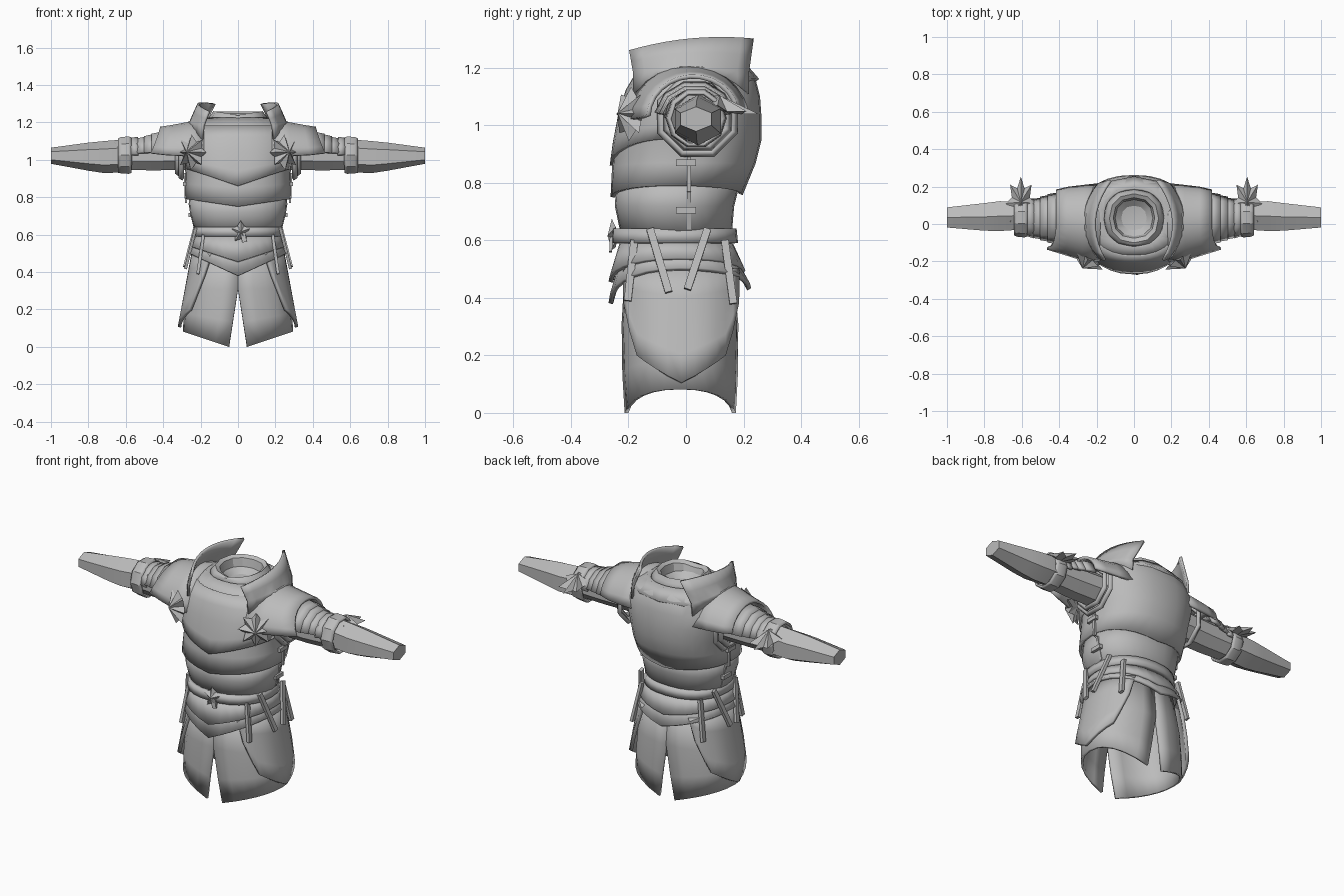
import bpy, bmesh
from math import sin, cos, pi, radians, copysign
from mathutils import Vector, Matrix

cube = bpy.data.objects.get("Cube")
if cube:
    bpy.data.objects.remove(cube)

steel = bpy.data.materials.new("grey_steel")
steel.use_nodes = True
steel.diffuse_color = (0.5, 0.5, 0.5, 1)
steel.node_tree.nodes["Principled BSDF"].inputs["Base Color"].default_value = (0.5, 0.5, 0.5, 1)
SIDES = (("left", 1), ("right", -1))


def finish(name, bm, thick=0, angle=30):
    bmesh.ops.remove_doubles(bm, verts=bm.verts, dist=0.0005)
    bmesh.ops.recalc_face_normals(bm, faces=bm.faces)
    mesh = bpy.data.meshes.new(name)
    bm.to_mesh(mesh)
    bm.free()
    mesh.materials.append(steel)
    obj = bpy.data.objects.new(name, mesh)
    bpy.context.collection.objects.link(obj)
    if thick:
        mod = obj.modifiers.new("thickness", 'SOLIDIFY')
        mod.thickness, mod.offset = thick, 0
    bpy.ops.object.select_all(action='DESELECT')
    obj.select_set(True)
    bpy.context.view_layer.objects.active = obj
    bpy.ops.object.shade_smooth_by_angle(angle=radians(angle))


def grid(name, f, nu, nv, thick=0.015, caps=False, angle=30):
    """Surface from f(u, v): u across in 0..1, v is a row number."""
    bm = bmesh.new()
    rows = [[bm.verts.new(f(i / nu, j)) for i in range(nu + 1)] for j in range(nv)]
    for a, b in zip(rows, rows[1:]):
        for i in range(nu):
            bm.faces.new((a[i], a[i + 1], b[i + 1], b[i]))
    if caps:
        bm.faces.new(rows[0][:-1])
        bm.faces.new(rows[-1][:-1])
    finish(name, bm, thick, angle)


def oval(a, rx, yf, yb):
    """Point on a squarish oval; angle 0 faces the front."""
    s, c = (copysign(abs(t) ** 0.88, t) for t in (sin(a), cos(a)))
    return rx * s, (yf + yb) / 2 - (yb - yf) / 2 * c


def shell(name, rings, a0=-pi, a1=pi, n=28, thick=0.015, side=1):
    """Rings: z, half width, front y, back y, front dip, back dip, slit."""
    def f(u, j):
        z, rx, yf, yb, df, db, slit = (tuple(rings[j]) + (0, 0, 0))[:7]
        a = a0 + slit + (a1 - a0 - 2 * slit) * u
        x, y = oval(a, rx, yf, yb)
        dip = df if cos(a) > 0 else db
        return side * x, y, z - dip * (1 - abs(x) / max(rx, 0.001))
    grid(name, f, n, len(rings), thick)


def tube(name, stations, n, side, thick=0, caps=True, turn=0.0, angle=30):
    """Stations along x: x, centre y, centre z, radius y, radius z."""
    def f(u, j):
        x, cy, cz, ry, rz = stations[j]
        a = 2 * pi * u + turn
        return side * x, cy + ry * cos(a), cz + rz * sin(a)
    grid(name, f, n, len(stations), thick, caps, angle)


def arch(name, stations, side, front=100, back=100, n=10, sweep=0.0):
    """Plate arched over the arm: x, centre y, centre z, radius y, radius z."""
    def f(u, j):
        x, cy, cz, ry, rz = stations[j]
        a = radians(-front + (front + back) * u)
        x += sweep * j / (len(stations) - 1) * max(0, 1 - 2 * u) ** 2
        return side * x, cy + ry * sin(a), cz + rz * cos(a)
    grid(name, f, n, len(stations))


def bar(name, p, q, normal, w, t):
    p, q = Vector(p), Vector(q)
    d = (q - p).normalized()
    y = d.cross(Vector(normal)).normalized()
    x = y.cross(d)
    m = Matrix((x, y, d)).transposed().to_4x4()
    m.translation = (p + q) / 2
    bm = bmesh.new()
    bmesh.ops.create_cube(bm, size=1)
    bm.transform(m @ Matrix.Diagonal((t, w, (q - p).length, 1)))
    finish(name, bm)


def star(name, centre, normal, r, squash=1.0, points=8, depth=0.04):
    """Pointed boss with ridged rays."""
    bm = bmesh.new()
    top, low = bm.verts.new((0, 0, depth)), bm.verts.new((0, 0, -0.02))
    rim = []
    for i in range(points * 2):
        k = r if i % 2 == 0 else r * 0.64
        a = pi * i / points
        rim.append(bm.verts.new((k * squash * sin(a), k * cos(a), 0 if i % 2 == 0 else -0.014)))
    for i, v in enumerate(rim):
        w = rim[(i + 1) % len(rim)]
        bm.faces.new((top, v, w))
        bm.faces.new((low, w, v))
    m = Vector(normal).to_track_quat('Z', 'Y').to_matrix().to_4x4()
    m.translation = centre
    bm.transform(m)
    finish(name, bm, angle=5)


# Torso plates
shell("belly_plate", [(0.80, 0.255, -0.235, 0.18), (0.72, 0.25, -0.24, 0.16), (0.60, 0.22, -0.215, 0.15)])
shell("breast_and_back_plate", [
    (0.79, 0.272, -0.255, 0.19, 0.04, 0.03), (0.87, 0.272, -0.25, 0.235, 0.02),
    (0.95, 0.275, -0.24, 0.255), (1.03, 0.295, -0.222, 0.255), (1.10, 0.295, -0.20, 0.25),
    (1.17, 0.25, -0.165, 0.232), (1.22, 0.16, -0.12, 0.185)])
shell("upper_breast_plate", [
    (0.955, 0.278, -0.258, 0.24, 0.095), (1.0, 0.287, -0.247, 0.245, 0.06),
    (1.06, 0.296, -0.228, 0.25, 0.02), (1.12, 0.285, -0.203, 0.245), (1.18, 0.23, -0.168, 0.23)],
    -1.35, 1.35, 18)

# Neck
shell("gorget", [(1.155, 0.255, -0.188, 0.247, 0.03), (1.215, 0.17, -0.13, 0.195, 0.01)], n=12, thick=0.02)
shell("neck_collar", [
    (1.20, 0.165, -0.125, 0.19), (1.235, 0.145, -0.11, 0.17), (1.255, 0.13, -0.10, 0.16, 0.02),
    (1.245, 0.115, -0.08, 0.145, 0.02), (1.20, 0.105, -0.07, 0.135), (1.17, 0.07, -0.035, 0.10),
    (1.16, 0, 0.03, 0.03)], n=12, thick=0.01)

# Belt with buckle
shell("belt", [(0.64, 0.225, -0.245, 0.165), (0.59, 0.228, -0.248, 0.17)], thick=0.022)
star("belt_buckle", (0.015, -0.258, 0.615), (0, -1, 0), 0.06, 0.85, 5, 0.015)
bar("belt_end", (0.025, -0.26, 0.61), (0.035, -0.262, 0.56), (0, -1, 0), 0.025, 0.01)

# Hip lames
shell("upper_hip_lame", [(0.60, 0.215, -0.22, 0.15), (0.535, 0.25, -0.262, 0.2, 0.08, 0.045)], thick=0.016)
shell("lower_hip_lame", [(0.555, 0.22, -0.215, 0.155), (0.50, 0.262, -0.262, 0.22, 0.12, 0.07)], thick=0.016)


def guard_edge(u):
    """Lower edge of the thigh guard, pointed in the middle."""
    k = abs(2 * u - 1)
    return 0.105 + 0.14 * k + max(0, k - 0.7) * 0.45


for label, s in SIDES:
    # Skirt half, split at front and back
    shell(label + "_skirt", [
        (0.52, 0.225, -0.205, 0.155), (0.31, 0.268, -0.217, 0.175),
        (0.18, 0.282, -0.215, 0.174, 0.05, 0.05, 0.07), (0.082, 0.288, -0.208, 0.168, 0.098, 0.098, 0.13)],
        0, pi, 12, 0.014, s)

    # Thigh guard
    def guard(u, j, s=s):
        t = j / 4
        x, y = oval(pi / 2 + 1.0 * (2 * u - 1), 0.24 + 0.073 * t, -0.245, 0.212)
        return s * x, y, 0.50 + (guard_edge(u) - 0.50) * t
    grid(label + "_thigh_guard", guard, 12, 5, 0.018)

    # Hanging straps
    for i, (x0, y0, z0, x1, y1, z1) in enumerate((
            (0.225, -0.125, 0.64, 0.28, -0.06, 0.42), (0.23, 0.075, 0.64, 0.285, 0.005, 0.43),
            (0.185, -0.18, 0.60, 0.215, -0.203, 0.39), (0.185, 0.135, 0.60, 0.225, 0.165, 0.38))):
        bar(f"{label}_strap_{i + 1}", (s * x0, y0, z0), (s * x1, y1, z1), (s, 0, 0.2), 0.026, 0.016)

    # Side seam and toggles
    bar(label + "_seam_upper", (s * 0.283, 0.01, 0.93), (s * 0.278, 0.01, 0.77), (s, 0, 0), 0.014, 0.012)
    bar(label + "_seam_lower", (s * 0.26, 0.01, 0.77), (s * 0.23, 0.01, 0.64), (s, 0, 0), 0.014, 0.012)
    for z, x in ((0.87, 0.284), (0.705, 0.255)):
        bar(f"{label}_toggle", (s * x, -0.035, z), (s * x, 0.035, z), (s, 0, 0), 0.022, 0.02)

    # Shoulder plates
    arch(label + "_pauldron", [
        (0.18, 0.01, 1.015, 0.205, 0.20), (0.27, 0.01, 1.015, 0.195, 0.18),
        (0.35, 0.02, 1.02, 0.175, 0.16), (0.415, 0.025, 1.03, 0.155, 0.14)], s, 88, 80, 12, 0.05)
    for i in range(3):
        x, r = 0.40 + 0.04 * i, 0.135 - 0.013 * i
        arch(f"{label}_arm_lame_{i + 1}", [
            (x, 0.03, 1.02, r, r - 0.005), (x + 0.06, 0.03, 1.02, r - 0.01, r - 0.018)], s, 80, 80, 5)
    for x, r in ((0.293, 0.145), (0.312, 0.12)):
        tube(label + "_armhole_rim", [(x, 0.04, 1.03, r, r), (x + 0.02, 0.04, 1.03, r - 0.015, r - 0.015)],
             8, s, 0.018, False, pi / 8)

    # Flared neck guard
    def flare(u, j, s=s):
        w = 4 * u * (1 - u)
        y = -0.18 + 0.395 * u
        if j == 0:
            return s * (0.19 + 0.075 * w), y, 1.11 + 0.09 * w
        k = (j - 1) / 2
        x = 0.185 - 0.03 * k - 0.03 * u * k + 0.07 * w
        return s * x, y * (1 + 0.08 * k), 1.18 + 0.08 * k + 0.02 * w + 0.04 * u * k
    grid(label + "_neck_guard", flare, 10, 4, 0.014)

    # Star boss on the front of the shoulder
    star(label + "_shoulder_star", (s * 0.25, -0.195, 1.04), (s * 0.5, -0.85, 0.05), 0.095, depth=0.05)

    # Arm, elbow and forearm
    tube(label + "_sleeve", [(0.27, 0.03, 1.03, 0.095, 0.09), (0.45, 0.03, 1.025, 0.09, 0.088),
                             (0.62, 0.035, 1.025, 0.08, 0.085)], 8, s, turn=pi / 8)
    tube(label + "_elbow_cop", [(0.57, 0.035, 1.025, 0.095, 0.095), (0.585, 0.035, 1.025, 0.102, 0.10),
                                (0.625, 0.035, 1.025, 0.098, 0.097), (0.64, 0.035, 1.022, 0.09, 0.092)],
         10, s, 0.01, False)
    arch(label + "_elbow_lame", [(0.535, 0.03, 1.025, 0.10, 0.09), (0.575, 0.035, 1.025, 0.092, 0.086)],
         s, 90, 90, 6)
    star(label + "_elbow_fan", (s * 0.605, 0.11, 1.07), (0, 0.2, 0.95), 0.145, 0.56, 8, 0.035)
    tube(label + "_forearm", [(0.62, 0.045, 1.02, 0.088, 0.088), (0.72, 0.042, 1.015, 0.092, 0.085),
                              (0.80, 0.038, 1.017, 0.085, 0.075), (1.0, 0.035, 1.022, 0.062, 0.043)],
         6, s, turn=pi / 6, angle=20)
